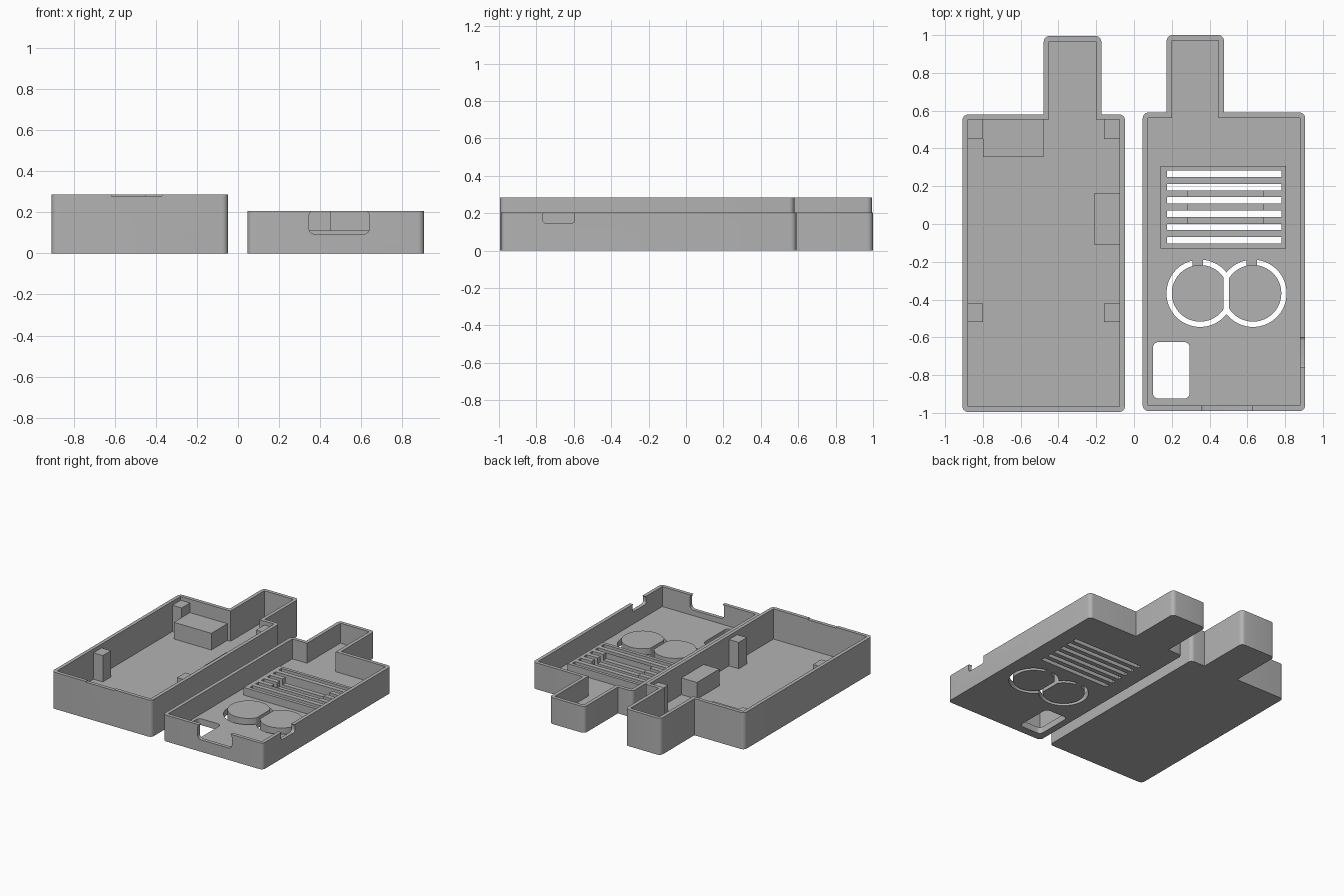
import bpy, bmesh, math
from mathutils import Vector, Matrix

cube = bpy.data.objects.get("Cube")
if cube:
    bpy.data.objects.remove(cube, do_unlink=True)

GREY = (0.45, 0.45, 0.45, 1)
mat = bpy.data.materials.new("plain_grey")
mat.use_nodes = True
mat.diffuse_color = GREY
bsdf = next(n for n in mat.node_tree.nodes if n.type == "BSDF_PRINCIPLED")
bsdf.inputs["Base Color"].default_value = GREY

WALL, FLOOR = 0.028, 0.05


def rounded(points, radius, sharp=(), steps=6):
    """Replace the corners of a polygon by arcs, except the sharp ones."""
    out = []
    for i, p in enumerate(points):
        p = Vector(p)
        a = (Vector(points[i - 1]) - p).normalized() * radius
        b = (Vector(points[(i + 1) % len(points)]) - p).normalized() * radius
        if i in sharp or radius == 0:
            out.append(p)
            continue
        for k in range(steps + 1):
            t = k / steps * math.pi / 2
            out.append(p + a * (1 - math.sin(t)) + b * (1 - math.cos(t)))
    return out


def rect(x0, x1, y0, y1, radius=0):
    return rounded([(x0, y0), (x1, y0), (x1, y1), (x0, y1)], radius)


def outline(x0, x1, y0, y1, tx0, tx1, ty, inset=0, radius=0):
    """Rectangular body with a narrower tab at the back."""
    x0, y0, tx0 = x0 + inset, y0 + inset, tx0 + inset
    x1, y1, tx1, ty = x1 - inset, y1 - inset, tx1 - inset, ty - inset
    return rounded([(x0, y0), (x1, y0), (x1, y1), (tx1, y1), (tx1, ty),
                    (tx0, ty), (tx0, y1), (x0, y1)], radius, sharp=(3, 6))


def circle(cx, cy, r, n=64):
    return [Vector((cx + r * math.cos(math.tau * i / n),
                    cy + r * math.sin(math.tau * i / n))) for i in range(n)]


def prism(name, points, z0, z1, matrix=None):
    bm = bmesh.new()
    low = [bm.verts.new((p.x, p.y, z0)) for p in points]
    face = bm.faces.new(low)
    ext = bmesh.ops.extrude_face_region(bm, geom=[face])
    top = [v for v in ext["geom"] if isinstance(v, bmesh.types.BMVert)]
    bmesh.ops.translate(bm, verts=top, vec=(0, 0, z1 - z0))
    if matrix:
        bm.transform(matrix)
    bmesh.ops.recalc_face_normals(bm, faces=bm.faces)
    mesh = bpy.data.meshes.new(name)
    bm.to_mesh(mesh)
    bm.free()
    mesh.materials.append(mat)
    obj = bpy.data.objects.new(name, mesh)
    bpy.context.scene.collection.objects.link(obj)
    return obj


def cut(obj, cutters):
    for c in cutters:
        mod = obj.modifiers.new("cut", "BOOLEAN")
        mod.operation, mod.solver, mod.object = "DIFFERENCE", "EXACT", c
    bpy.context.view_layer.update()
    graph = bpy.context.evaluated_depsgraph_get()
    mesh = bpy.data.meshes.new_from_object(obj.evaluated_get(graph))
    obj.modifiers.clear()
    obj.data = mesh


def smooth(obj):
    bpy.ops.object.select_all(action="DESELECT")
    obj.select_set(True)
    bpy.context.view_layer.objects.active = obj
    bpy.ops.object.shade_smooth_by_angle(angle=math.radians(30))


helpers = []


def cutter(points, z0, z1, matrix=None):
    c = prism("cutter", points, z0, z1, matrix)
    c.hide_render = True
    helpers.append(c)
    return c


# Deep half: tray with a shallow relief in its front wall
deep = (-0.908, -0.048, -0.995, 0.58, -0.478, -0.173, 0.995)
tray = prism("deep_shell", outline(*deep, radius=0.03), 0, 0.285)
cut(tray, [cutter(outline(*deep, inset=WALL), FLOOR, 0.4),
           cutter(rect(-0.615, -0.37, -1.1, -0.95), 0.279, 0.4)])
smooth(tray)

# Corner posts and inner blocks of the deep half
for side, x0, x1 in (("right", -0.89, -0.8), ("left", -0.16, -0.07)):
    prism("front_post_" + side, rect(x0, x1, -0.52, -0.42), 0.04, 0.255)
    prism("back_post_" + side, rect(x0, x1, 0.45, 0.56), 0.04, 0.255)
prism("back_block", rect(-0.8, -0.478, 0.355, 0.56), 0.04, 0.18)
prism("side_block", rect(-0.21, -0.07, -0.11, 0.165), 0.04, 0.18)

# Shallow half: tray with vents, window, button openings and port notches
shallow = (0.046, 0.906, -0.99, 0.59, 0.173, 0.476, 1.0)
slots = [cutter(rect(0.175, 0.78, y - 0.017, y + 0.017), -0.1, 0.3)
         for y in (0.266 - 0.0705 * i for i in range(6))]
upright_x = Matrix.Rotation(math.pi / 2, 4, "X")        # profile in x, z
upright_y = Matrix(((0, 0, 1, 0), (1, 0, 0, 0), (0, 1, 0, 0), (0, 0, 0, 1)))
BUTTONS = (("right", 0.35), ("left", 0.63))
BY = -0.367

cover = prism("shallow_shell", outline(*shallow, radius=0.03), 0, 0.205)
cut(cover, [cutter(outline(*shallow, inset=WALL), FLOOR, 0.4),
            cutter(rect(0.1, 0.295, -0.925, -0.625, 0.03), -0.1, 0.3),
            cutter(rect(0.345, 0.64, 0.093, 0.21, 0.03), 0.9, 1.1, upright_x),
            cutter(rect(-0.765, -0.595, 0.145, 0.21, 0.02), 0.85, 1, upright_y)]
    + slots + [cutter(circle(x, BY, 0.178), -0.1, 0.3) for _, x in BUTTONS])
smooth(cover)

# Raised vent pad with a lowered middle
pad = prism("vent_pad", rect(0.14, 0.805, -0.13, 0.307), FLOOR, 0.11)
cut(pad, slots + [cutter(rect(0.285, 0.685, 0.003, 0.185), 0.065, 0.3)])

# Two round push buttons, flattened where they meet, on thin hinges
gap = cutter(rect(0.475, 0.504, -0.7, 0), -0.1, 0.3)
beyond = {"right": cutter(rect(0.49, 0.6, -0.7, 0), -0.1, 0.3),
          "left": cutter(rect(0.4, 0.49, -0.7, 0), -0.1, 0.3)}
for side, x in BUTTONS:
    button = prism("button_" + side, circle(x, BY, 0.15), 0, 0.085)
    cut(button, [gap, beyond[side]])
    smooth(button)
    hinge_x = x - 0.012 if side == "right" else x - 0.007
    prism("button_hinge_" + side,
          rect(hinge_x - 0.027, hinge_x + 0.027, -0.23, -0.185), 0, FLOOR)

for c in helpers:
    bpy.data.objects.remove(c, do_unlink=True)
